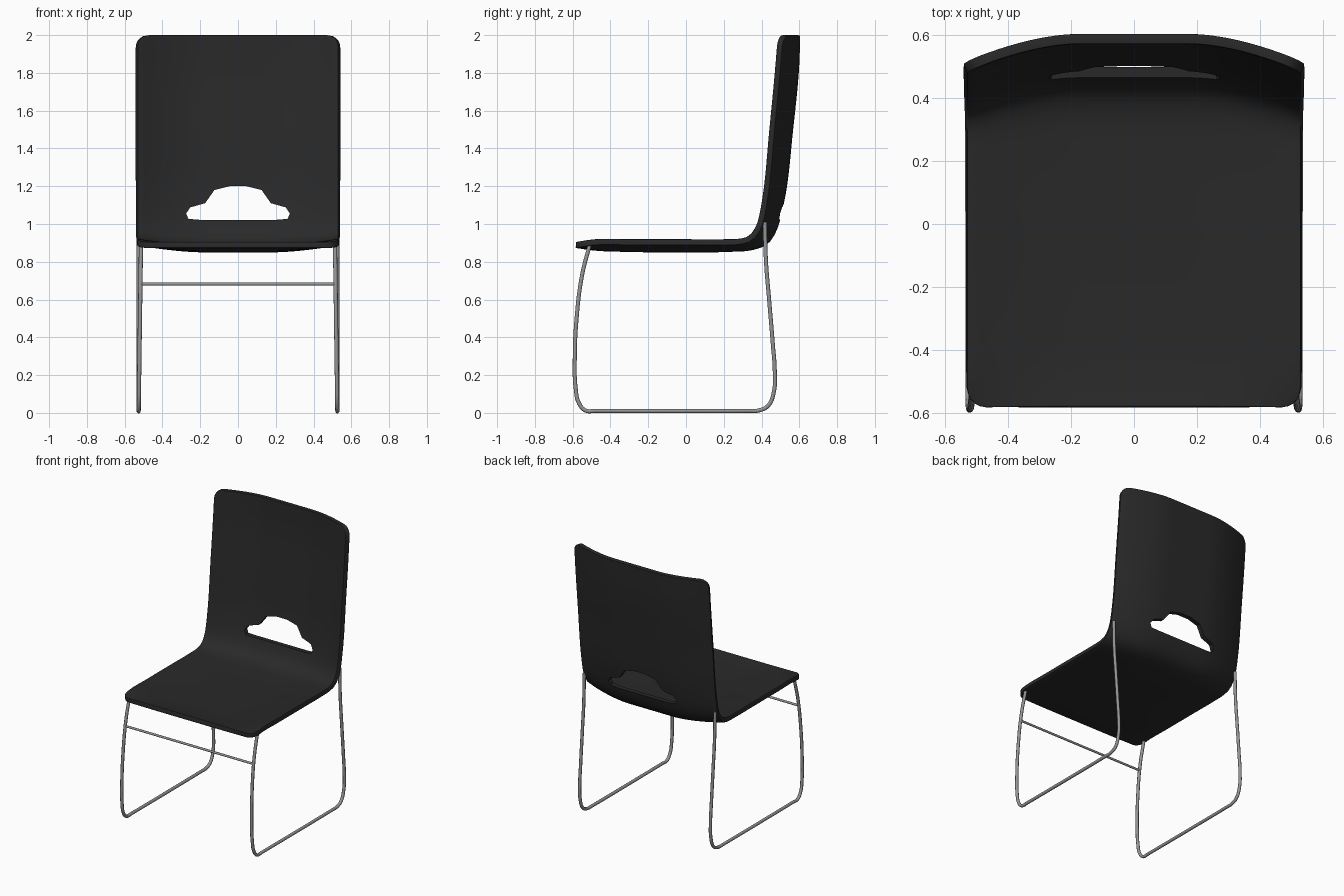
import bpy, bmesh, math
from mathutils import Vector

if "Cube" in bpy.data.objects:
    bpy.data.objects.remove(bpy.data.objects["Cube"])

HALF_W = 0.53
CORNER = 0.06


def material(name, rgb):
    m = bpy.data.materials.new(name)
    m.diffuse_color = (*rgb, 1)
    m.use_nodes = True
    m.node_tree.nodes["Principled BSDF"].inputs["Base Color"].default_value = m.diffuse_color
    return m


def mesh_object(name, bm):
    me = bpy.data.meshes.new(name)
    bm.to_mesh(me)
    bm.free()
    ob = bpy.data.objects.new(name, me)
    bpy.context.collection.objects.link(ob)
    return ob


def spline(pts, ts, t):
    """Smooth curve through pts at parameters ts."""
    n = len(pts)
    i = 0
    while i < n - 2 and t > ts[i + 1]:
        i += 1

    def slope(k):
        return (pts[k + 1] - pts[k]) / (ts[k + 1] - ts[k])

    def tangent(k):
        if k == 0:
            return slope(0)
        if k == n - 1:
            return slope(n - 2)
        a, b = ts[k] - ts[k - 1], ts[k + 1] - ts[k]
        return (slope(k - 1) * b + slope(k) * a) / (a + b)

    h = ts[i + 1] - ts[i]
    s = (t - ts[i]) / h
    return (pts[i] * (2*s**3 - 3*s**2 + 1) + tangent(i) * h * (s**3 - 2*s**2 + s)
            + pts[i + 1] * (3*s**2 - 2*s**3) + tangent(i + 1) * h * (s**3 - s**2))


# Shell: upper/front surface profiles (y, z) on the centre line and at the side edge
centre = [Vector(p) for p in [(-.58, .905), (-.5, .893), (-.3, .884), (0, .882), (.24, .885),
          (.35, .894), (.41, .917), (.445, .965), (.465, 1.02), (.49, 1.13), (.535, 1.5),
          (.568, 1.85), (.573, 2.0)]]
side = [Vector(p) for p in [(-.585, .905), (-.5, .918), (-.3, .92), (0, .92), (.2, .92),
        (.29, .924), (.335, .94), (.368, .985), (.383, 1.03), (.402, 1.13), (.44, 1.5),
        (.473, 1.85), (.485, 2.0)]]
ts = [0.0]
for a, b in zip(centre, centre[1:]):
    ts.append(ts[-1] + (b - a).length)
total = ts[-1]

# Rows are dense at both rounded ends
ends = [0, .004, .012, .025, .04, CORNER]
rows = ends + [CORNER + (total - 2 * CORNER) * k / 50 for k in range(1, 50)]
rows += [total - d for d in reversed(ends)]
COLS = 28
bm = bmesh.new()
grid = []
for t in rows:
    d = min(t, total - t, CORNER)
    hw = HALF_W - CORNER + math.sqrt(max(0, CORNER**2 - (CORNER - d)**2))
    c, e = spline(centre, ts, t), spline(side, ts, t)
    line = []
    for j in range(COLS + 1):
        x = hw * (2 * j / COLS - 1)
        w = max(0, (abs(x) - .18) / (HALF_W - .18)) ** 1.7
        p = c.lerp(e, w)
        line.append(bm.verts.new((x, p.x, p.y)))
    grid.append(line)
for r0, r1 in zip(grid, grid[1:]):
    for j in range(COLS):
        bm.faces.new((r0[j], r0[j + 1], r1[j + 1], r1[j]))
shell = mesh_object("seat_shell", bm)
shell.data.materials.append(material("black_plastic", (.022, .022, .022)))
sol = shell.modifiers.new("thickness", 'SOLIDIFY')
sol.thickness = .032
sol.offset = -1
bev = shell.modifiers.new("soft_rim", 'BEVEL')
bev.width = .01
bev.segments = 3
bev.limit_method = 'ANGLE'
bev.angle_limit = math.radians(50)

# Handle opening in the lower back
half = [(.2, 1.022), (.262, 1.027), (.275, 1.055), (.253, 1.088), (.174, 1.11),
        (.125, 1.18), (.045, 1.2)]
outline = half + [(-x, z) for x, z in reversed(half)]
bm = bmesh.new()
face = bm.faces.new([bm.verts.new((x, .3, z)) for x, z in outline])
ext = bmesh.ops.extrude_face_region(bm, geom=[face])
bmesh.ops.translate(bm, vec=(0, .5, 0),
                    verts=[g for g in ext["geom"] if isinstance(g, bmesh.types.BMVert)])
bmesh.ops.recalc_face_normals(bm, faces=bm.faces)
cutter = mesh_object("opening_cutter", bm)
cutter.hide_render = True
cut = shell.modifiers.new("opening", 'BOOLEAN')
cut.operation = 'DIFFERENCE'
cut.solver = 'EXACT'
cut.object = cutter

bpy.context.view_layer.objects.active = shell
shell.select_set(True)
for name in [m.name for m in shell.modifiers]:
    bpy.ops.object.modifier_apply(modifier=name)
bpy.data.objects.remove(cutter)
bpy.ops.object.shade_smooth_by_angle(angle=math.radians(40))


# Steel rod frame
def rod(name, pts, radius):
    cu = bpy.data.curves.new(name, 'CURVE')
    cu.dimensions = '3D'
    cu.bevel_depth = radius
    cu.bevel_resolution = 3
    cu.resolution_u = 6
    cu.use_fill_caps = True
    sp = cu.splines.new('BEZIER')
    sp.bezier_points.add(len(pts) - 1)
    for bp, p in zip(sp.bezier_points, pts):
        bp.co = p
        bp.handle_left_type = bp.handle_right_type = 'AUTO'
    ob = bpy.data.objects.new(name, cu)
    bpy.context.collection.objects.link(ob)
    ob.data.materials.append(steel)
    return ob


steel = material("steel", (.3, .3, .3))
loop = [(-.508, .895), (-.55, .73), (-.58, .49), (-.589, .28), (-.584, .13), (-.566, .05),
        (-.53, .012), (-.48, .011), (.33, .011), (.385, .013), (.434, .037), (.464, .106),
        (.47, .22), (.46, .36), (.44, .6), (.423, .81), (.418, 1.01)]
for s, label in ((-1, "left"), (1, "right")):
    rod(f"{label}_leg_loop",
        [(s * (.526 - (.014 * z if y < 0 else 0)), y, z) for y, z in loop], .011)
rod("front_crossbar", [(-.517, -.557, .682), (.517, -.557, .682)], .008)
